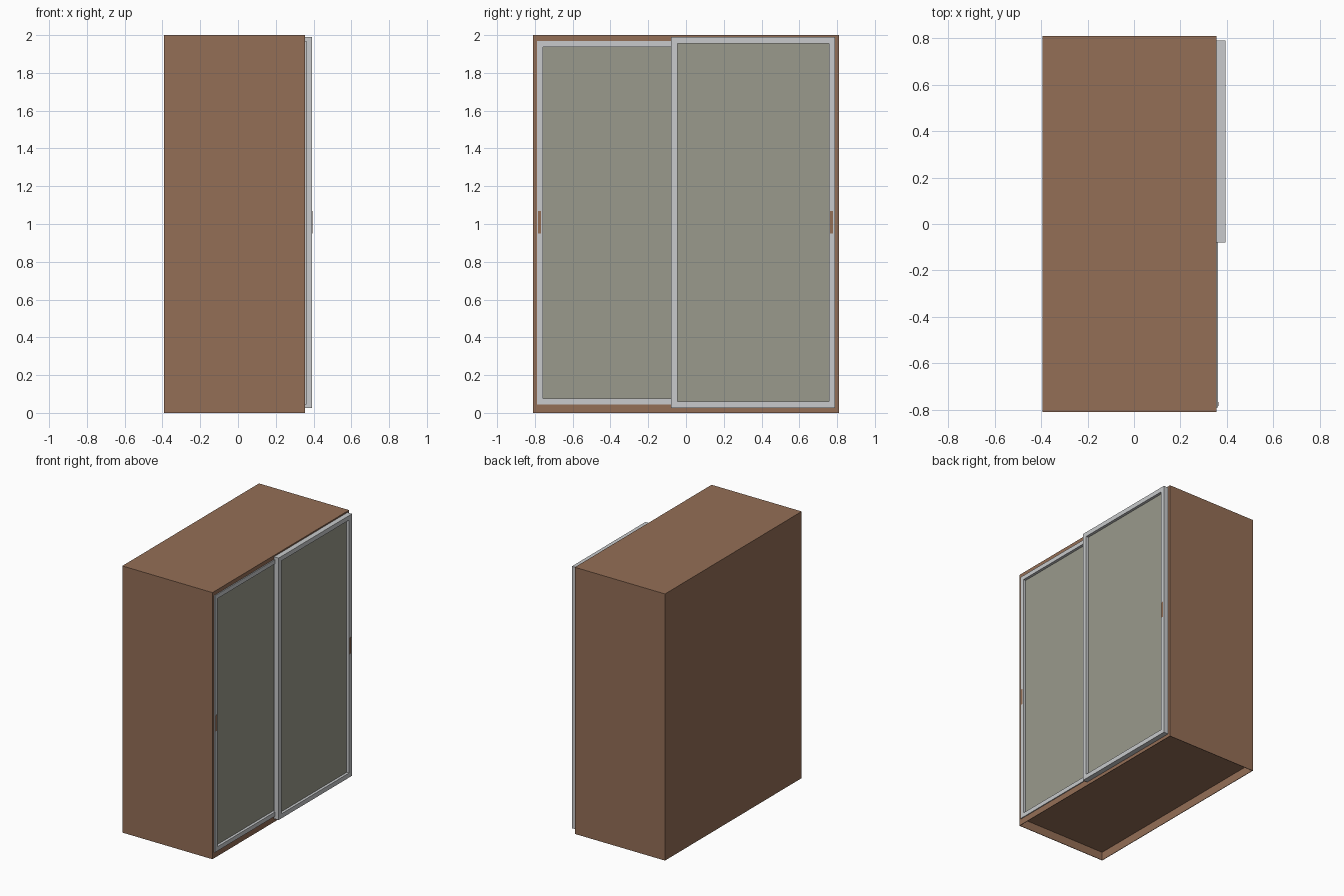
import bpy
import bmesh
from mathutils import Vector

cube = bpy.data.objects.get("Cube")
if cube:
    bpy.data.objects.remove(cube, do_unlink=True)


def material(name, rgb):
    mat = bpy.data.materials.new(name)
    mat.use_nodes = True
    mat.diffuse_color = (*rgb, 1)
    mat.node_tree.nodes["Principled BSDF"].inputs["Base Color"].default_value = (*rgb, 1)
    return mat


WOOD = material("brown wood", (0.296, 0.156, 0.093))
METAL = material("light grey metal", (0.578, 0.591, 0.604))
GLASS = material("grey green glass", (0.323, 0.323, 0.262))


def box(bm, low, high):
    """Axis-aligned box between two corners."""
    low, high = Vector(low), Vector(high)
    verts = bmesh.ops.create_cube(bm, size=1)["verts"]
    for v in verts:
        v.co = (low + high) / 2 + v.co * (high - low)


def recess(bm, direction, low, high, depth, mat_index=0):
    """Sink a rectangle into the face that looks along direction."""
    direction = Vector(direction)
    bm.normal_update()
    face = max(bm.faces, key=lambda f: (f.normal.dot(direction), f.calc_area()))
    middle = face.calc_center_median()
    bmesh.ops.inset_individual(bm, faces=[face], thickness=0.005)
    for v in face.verts:
        for axis in range(3):
            if not direction[axis]:
                v.co[axis] = low[axis] if v.co[axis] < middle[axis] else high[axis]
    # second ring becomes the floor of the recess
    bmesh.ops.inset_individual(bm, faces=[face], thickness=0.001)
    for v in face.verts:
        for axis in range(3):
            if not direction[axis]:
                v.co[axis] = low[axis] if v.co[axis] < middle[axis] else high[axis]
        v.co -= direction * depth
    face.material_index = mat_index


def finish(bm, name, materials):
    mesh = bpy.data.meshes.new(name)
    bm.normal_update()
    bm.to_mesh(mesh)
    bm.free()
    for mat in materials:
        mesh.materials.append(mat)
    obj = bpy.data.objects.new(name, mesh)
    bpy.context.collection.objects.link(obj)
    return obj


# Cabinet body with a door opening and a hollow underside
BACK, FRONT, SIDE = -0.393, 0.355, 0.81
bm = bmesh.new()
box(bm, (BACK, -SIDE, 0), (FRONT, SIDE, 2))
recess(bm, (1, 0, 0), (0, -0.78, 0.07), (0, 0.78, 1.95), 0.04)
recess(bm, (0, 0, -1), (BACK + 0.004, -SIDE + 0.004, 0),
       (FRONT - 0.004, SIDE - 0.004, 0), 0.062)
finish(bm, "cabinet_body", [WOOD])


def sliding_door(name, x, y, z, border, handle_y):
    """Framed door with a sunken pane and a slim pull."""
    bm = bmesh.new()
    box(bm, (x[0], y[0], z[0]), (x[1], y[1], z[1]))
    recess(bm, (1, 0, 0), (0, y[0] + border, z[0] + border),
           (0, y[1] - border, z[1] - border), 0.02, 1)
    finish(bm, name, [METAL, GLASS])
    bm = bmesh.new()
    box(bm, (x[1] - 0.004, handle_y - 0.008, 0.95),
        (x[1] + 0.001, handle_y + 0.008, 1.07))
    finish(bm, name + "_handle", [WOOD])


# Inner door slides behind the outer one
sliding_door("inner_door", (0.332, 0.362), (-0.79, 0.08), (0.045, 1.97), 0.032, -0.775)
sliding_door("outer_door", (FRONT, 0.393), (-0.08, 0.79), (0.025, 1.99), 0.034, 0.771)
